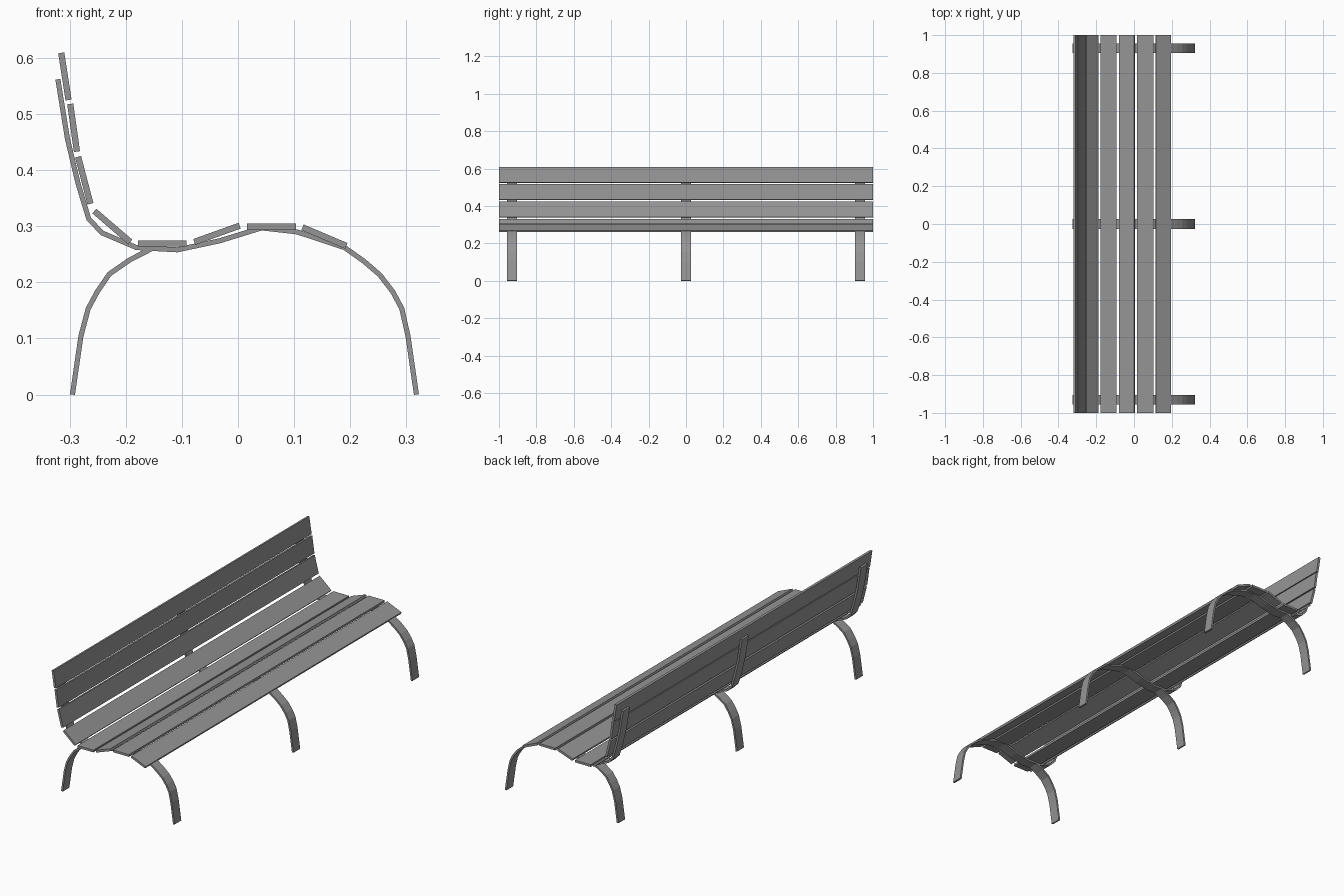
import bpy
import bmesh
from mathutils import Vector

cube = bpy.data.objects.get("Cube")
if cube:
    bpy.data.objects.remove(cube, do_unlink=True)

grey = bpy.data.materials.new("plain grey")
grey.use_nodes = True
grey.diffuse_color = (0.3, 0.3, 0.3, 1)
grey.node_tree.nodes["Principled BSDF"].inputs["Base Color"].default_value = (0.3, 0.3, 0.3, 1)


def strip(name, path, thickness, width, y=0.0):
    """Sweep a flat strip along an x-z path, extruded across y."""
    pts = [Vector(p) for p in path]
    bm = bmesh.new()
    rings = []
    for i, p in enumerate(pts):
        before = (p - pts[i - 1]).normalized() if i else None
        after = (pts[i + 1] - p).normalized() if i < len(pts) - 1 else None
        d = ((before or after) + (after or before)).normalized()
        n = Vector((-d.y, d.x)) * thickness / 2
        rings.append([bm.verts.new((p.x + s * n.x, y + t * width / 2, p.y + s * n.y))
                      for s, t in ((1, -1), (1, 1), (-1, 1), (-1, -1))])
    for a, b in zip(rings, rings[1:]):
        for k in range(4):
            j = (k + 1) % 4
            bm.faces.new((a[k], a[j], b[j], b[k]))
    bm.faces.new(rings[0])
    bm.faces.new(rings[-1])
    bmesh.ops.recalc_face_normals(bm, faces=bm.faces)
    mesh = bpy.data.meshes.new(name)
    bm.to_mesh(mesh)
    bm.free()
    mesh.materials.append(grey)
    obj = bpy.data.objects.new(name, mesh)
    bpy.context.collection.objects.link(obj)


# Slats: backrest from the top down, then the seat towards its front edge
slats = {
    "back_slat": [((-.315, .609), (-.302, .525)), ((-.299, .518), (-.287, .433)),
                  ((-.285, .424), (-.263, .340))],
    "seat_slat": [((-.256, .327), (-.192, .272)), ((-.178, .269), (-.092, .269)),
                  ((-.078, .272), (.003, .301)), ((.016, .299), (.103, .299)),
                  ((.115, .298), (.193, .265))],
}
for name, lines in slats.items():
    for i, line in enumerate(lines):
        strip(f"{name}_{i + 1}", line, 0.011, 2.0)

# Bent flat bars: backrest, seat and front leg in one piece, plus a rear leg
rail = [(-.321, .562), (-.304, .456), (-.285, .376), (-.266, .313), (-.242, .288),
        (-.181, .262), (-.108, .258), (-.033, .274), (.042, .297), (.105, .290),
        (.190, .262), (.224, .238), (.253, .213), (.276, .183), (.292, .153),
        (.303, .104), (.318, 0)]
rear_leg = [(-.150, .262), (-.193, .240), (-.229, .215), (-.251, .183),
            (-.267, .153), (-.280, .104), (-.295, 0)]
for side, y in (("right", -.93), ("middle", 0), ("left", .93)):
    strip(f"{side}_support_rail", rail, 0.009, 0.052, y)
    strip(f"{side}_rear_leg", rear_leg, 0.009, 0.052, y)
